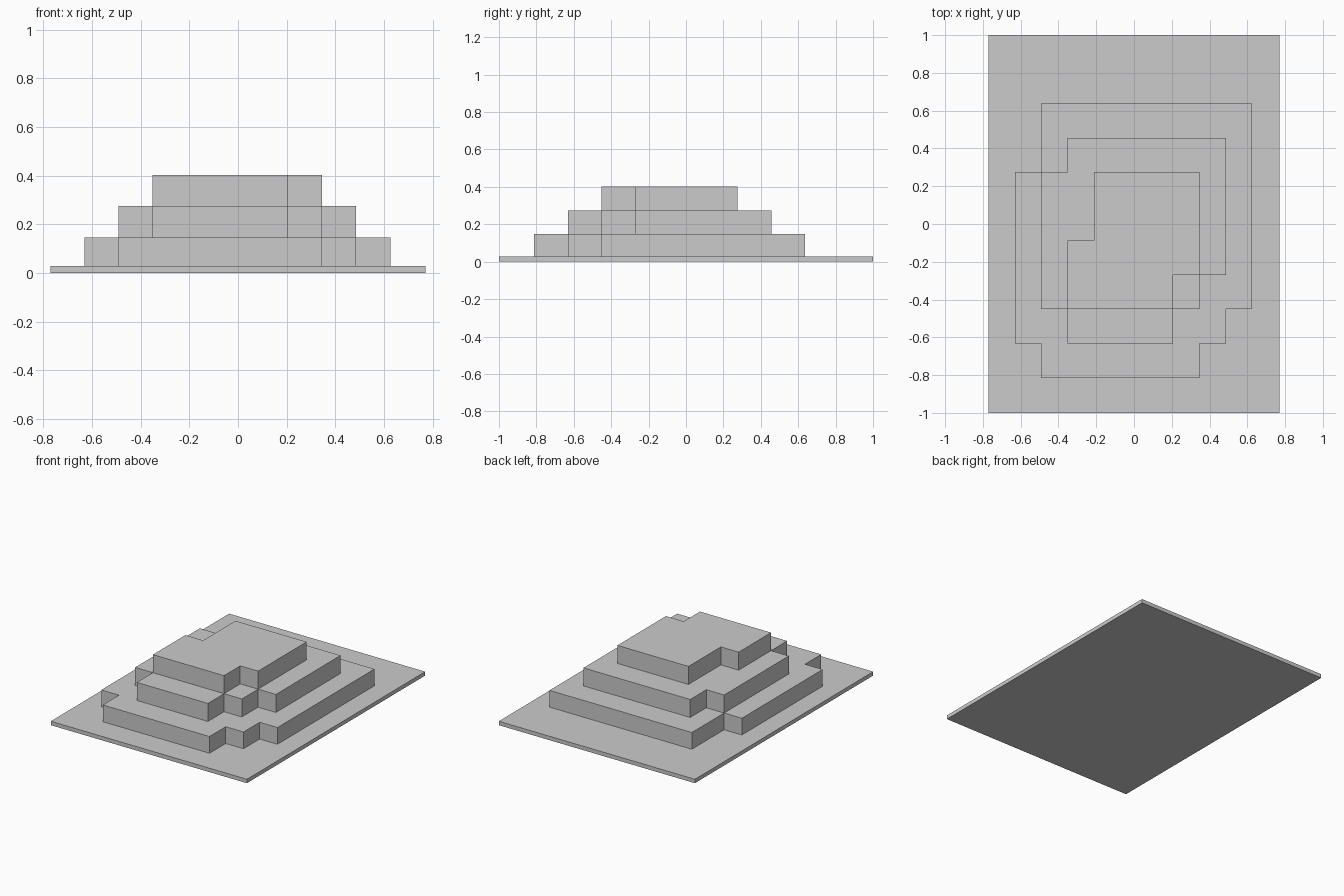
import bpy
import bmesh


def slab(name, outline, z0, z1):
    """Extrude a closed outline straight up from z0 to z1."""
    bm = bmesh.new()
    face = bm.faces.new([bm.verts.new((x, y, z0)) for x, y in outline])
    top = bmesh.ops.extrude_face_region(bm, geom=[face], use_keep_orig=True)["geom"]
    verts = [g for g in top if isinstance(g, bmesh.types.BMVert)]
    bmesh.ops.translate(bm, verts=verts, vec=(0, 0, z1 - z0))
    bmesh.ops.recalc_face_normals(bm, faces=bm.faces[:])
    mesh = bpy.data.meshes.new(name)
    bm.to_mesh(mesh)
    bm.free()
    obj = bpy.data.objects.new(name, mesh)
    bpy.context.collection.objects.link(obj)
    return obj


# Thin rectangular base plate
slab("base_plate", [(-0.77, -1), (0.77, -1), (0.77, 1), (-0.77, 1)], 0, 0.028)

# Lower terrace: stepped front-right corner, notched left corners
slab("lower_terrace", [
    (-0.492, 0.637), (-0.492, 0.275), (-0.631, 0.275), (-0.631, -0.632),
    (-0.492, -0.632), (-0.492, -0.814), (0.346, -0.814), (0.346, -0.632),
    (0.486, -0.632), (0.486, -0.451), (0.626, -0.451), (0.626, 0.637)],
    0.028, 0.147)

# Middle terrace
slab("middle_terrace", [
    (-0.352, 0.456), (-0.352, 0.275), (-0.492, 0.275), (-0.492, -0.451),
    (-0.352, -0.451), (-0.352, -0.632), (0.206, -0.632), (0.206, -0.451),
    (0.346, -0.451), (0.346, -0.269), (0.486, -0.269), (0.486, 0.456)],
    0.147, 0.275)

# Upper terrace
slab("upper_terrace", [
    (-0.212, 0.275), (-0.212, -0.088), (-0.352, -0.088), (-0.352, -0.451),
    (0.206, -0.451), (0.206, -0.269), (0.346, -0.269), (0.346, 0.275)],
    0.275, 0.403)
